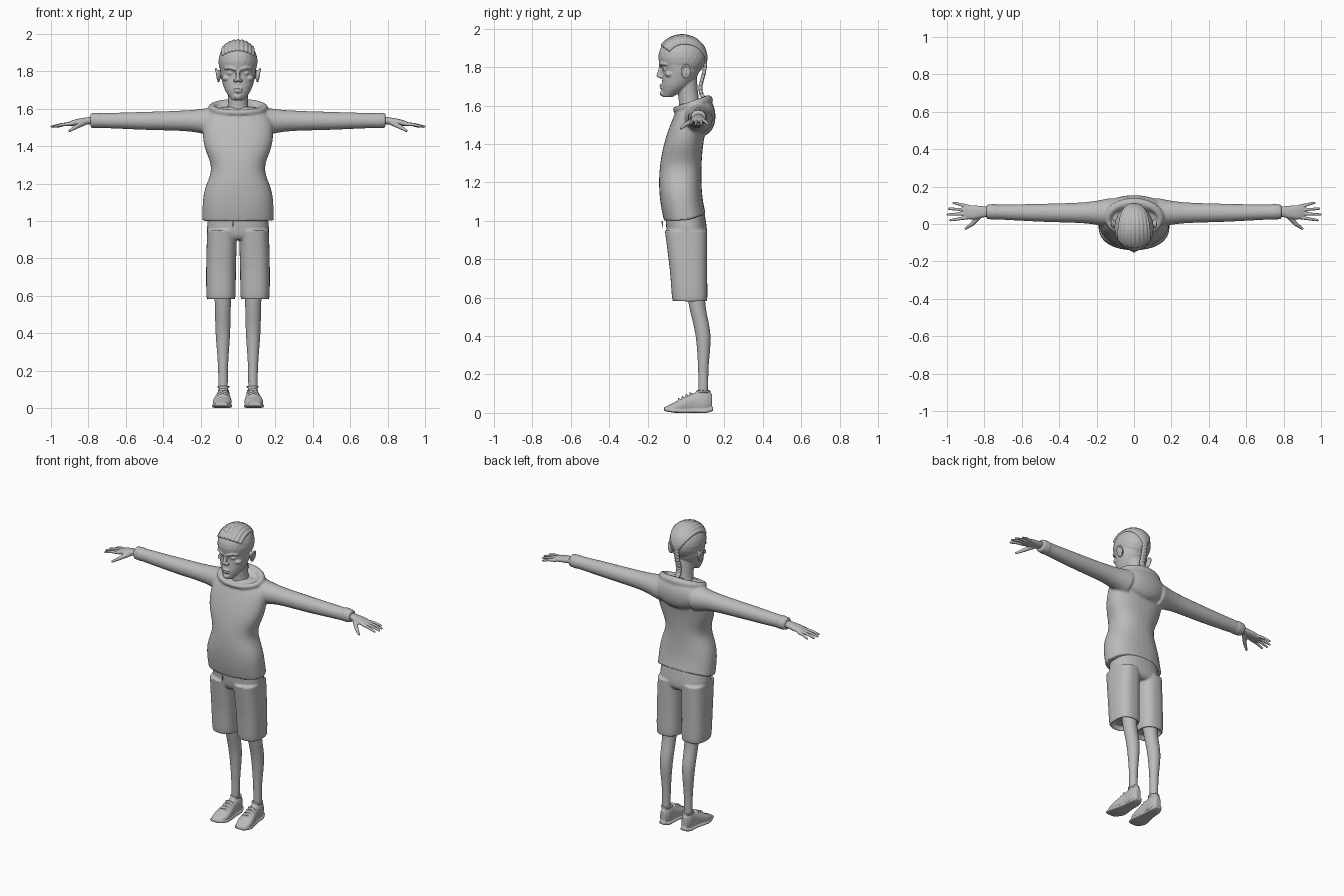
import bpy
import bmesh
from math import sin, cos, pi, exp, copysign
from mathutils import Vector, Matrix

cube = bpy.data.objects.get("Cube")
if cube:
    bpy.data.objects.remove(cube, do_unlink=True)

grey = bpy.data.materials.new("plain_grey")
grey.use_nodes = True
tone = (0.5, 0.5, 0.5, 1)
grey.diffuse_color = tone
grey.node_tree.nodes["Principled BSDF"].inputs["Base Color"].default_value = tone


def catmull(before, start, end, after, t):
    """Smooth value between start and end."""
    bend = 3 * (start - end) + after - before
    return start + t / 2 * (end - before + t * (2 * before - 5 * start + 4 * end - after + t * bend))


def loft(bm, axis, rings, power=2.3, segments=32, steps=4):
    """Closed body through rings of (position, u_min, u_max, v_min, v_max)."""
    last = len(rings) - 1
    sections = []
    for i in range(last):
        nearby = [rings[max(0, min(last, j))] for j in range(i - 1, i + 3)]
        for step in range(steps):
            sections.append([catmull(*values, step / steps) for values in zip(*nearby)])
    sections.append(rings[last])
    loops = []
    for position, u_min, u_max, v_min, v_max in sections:
        loop = []
        for k in range(segments):
            angle = 2 * pi * k / segments
            across = copysign(abs(cos(angle)) ** (2 / power), cos(angle))
            along = copysign(abs(sin(angle)) ** (2 / power), sin(angle))
            point = [(u_min + u_max + (u_max - u_min) * across) / 2,
                     (v_min + v_max + (v_max - v_min) * along) / 2]
            point.insert(axis, position)
            loop.append(bm.verts.new(point))
        loops.append(loop)
    faces = [bm.faces.new(loops[0]), bm.faces.new(loops[-1])]
    for lower, upper in zip(loops, loops[1:]):
        for k in range(segments):
            faces.append(bm.faces.new((lower[k - 1], lower[k], upper[k], upper[k - 1])))
    bmesh.ops.recalc_face_normals(bm, faces=faces)


def round_loft(bm, axis, rows):
    """Round body through rows of (position, u_centre, v_centre, radius)."""
    loft(bm, axis, [(p, u - r, u + r, v - r, v + r) for p, u, v, r in rows], power=2)


def ball(bm, centre, radii):
    matrix = Matrix.Translation(centre) @ Matrix.Diagonal((*radii, 1))
    bmesh.ops.create_icosphere(bm, subdivisions=3, radius=1, matrix=matrix)


def strand(bm, points, start_radius, end_radius):
    """Rounded tapered tube through the points."""
    points = [Vector(point) for point in points]
    count = len(points) - 1
    radii = [start_radius + (end_radius - start_radius) * i / count for i in range(count + 1)]
    for point, radius in zip(points, radii):
        ball(bm, point, (radius, radius, radius))
    for i in range(count):
        span = points[i + 1] - points[i]
        turn = span.to_track_quat("Z", "Y").to_matrix().to_4x4()
        middle = Matrix.Translation((points[i] + points[i + 1]) / 2)
        bmesh.ops.create_cone(bm, cap_ends=True, segments=16, radius1=radii[i],
                              radius2=radii[i + 1], depth=span.length, matrix=middle @ turn)


def blend(name, bm, voxel, rounds, mirror=False):
    """Fuse the overlapping pieces into one smooth skin."""
    mesh = bpy.data.meshes.new(name)
    bm.to_mesh(mesh)
    bm.free()
    part = bpy.data.objects.new(name, mesh)
    bpy.context.scene.collection.objects.link(part)
    mesh.materials.append(grey)
    fuse = part.modifiers.new("fuse", "REMESH")
    fuse.mode = "VOXEL"
    fuse.voxel_size = voxel
    fuse.use_smooth_shade = True
    soften = part.modifiers.new("soften", "SMOOTH")
    soften.factor = 0.5
    soften.iterations = rounds
    if mirror:
        flip = part.modifiers.new("mirror", "MIRROR")
        flip.use_mirror_merge = False


# Sweater body: narrow waist, leaning chest and rounded shoulders
bm = bmesh.new()
body = []
for k in range(23):
    rise = 0.61 * k / 22
    waist = exp(-((rise - 0.28) / 0.1) ** 2)
    shoulder = 1 - (rise / 0.63) ** 20
    width = (0.19 - 0.045 * waist) * shoulder
    front = -0.14 + 0.65 * (rise - 0.2) ** 2
    back = 0.08 + 0.4 * (rise - 0.24) ** 2
    body.append((1 + rise, -width, width, front, back))
loft(bm, 2, body)
# The hem climbs towards the back
for vert in bm.verts:
    fade = max(0, 1.15 - vert.co.z) / 0.15
    vert.co.z += 0.35 * max(0, vert.co.y) * fade
# Sleeves with gathered cuffs
for side in (1, -1):
    round_loft(bm, 0, [(side * 0.12, 0.06, 1.53, 0.08), (side * 0.26, 0.06, 1.535, 0.057),
                       (side * 0.5, 0.06, 1.535, 0.048), (side * 0.78, 0.065, 1.537, 0.038)])
    round_loft(bm, 0, [(side * 0.74, 0.065, 1.537, 0.043), (side * 0.79, 0.065, 1.537, 0.039)])
# Folded hood: pouch at the back and a rim round the neck
ball(bm, (0, 0.092, 1.545), (0.155, 0.062, 0.1))
rim = []
for k in range(25):
    angle = 2 * pi * k / 24
    rim.append((0.14 * sin(angle), 0.03 - 0.085 * cos(angle), 1.604 - 0.025 * cos(angle)))
strand(bm, rim[:13], 0.014, 0.026)
strand(bm, rim[12:], 0.026, 0.014)
blend("hooded_sweater", bm, 0.007, 6)

# Shorts: hips, legs with recessed hems, drawstring
bm = bmesh.new()
loft(bm, 2, [(0.9, -0.12, 0.12, -0.08, 0.09), (0.94, -0.165, 0.165, -0.1, 0.11),
             (1.08, -0.15, 0.15, -0.11, 0.09)])
leg = [(0.585, 0.015, 0.167, -0.07, 0.11), (0.75, 0.011, 0.17, -0.085, 0.11),
       (0.95, 0.005, 0.165, -0.11, 0.11)]
z, inner, outer, front, back = leg[0]
inset = 0.02
leg.insert(0, (z + inset, inner + inset, outer - inset, front + inset, back - inset))
for side in (1, -1):
    loft(bm, 2, [(z, side * inner, side * outer, front, back) for z, inner, outer, front, back in leg], power=2.6)
strand(bm, [(-0.025, -0.125, 1), (-0.03, -0.12, 0.96)], 0.005, 0.004)
blend("shorts", bm, 0.006, 4)

# Bare legs
bm = bmesh.new()
round_loft(bm, 2, [(0.05, 0.08, 0.09, 0.026), (0.22, 0.08, 0.09, 0.027), (0.4, 0.081, 0.089, 0.039),
                   (0.55, 0.081, 0.06, 0.043), (0.68, 0.08, 0.045, 0.05)])
blend("lower_legs", bm, 0.006, 3, mirror=True)

# Shoes: upper, sole grown from the same outline, laces, ankle collar
bm = bmesh.new()
upper = [(-0.11, 0.06, 0.12, 0.01, 0.03), (-0.05, 0.035, 0.135, 0, 0.06), (0.04, 0.043, 0.115, 0, 0.103),
         (0.1, 0.045, 0.11, 0, 0.115), (0.135, 0.06, 0.095, 0.01, 0.1)]
loft(bm, 1, upper)
lip = 0.004
loft(bm, 1, [(y * 1.04, inner - lip, outer + lip, low, low + 0.02) for y, inner, outer, low, high in upper], power=3.5)
for k in range(4):
    y = 0.02 * k - 0.035
    z = 0.07 + 0.01 * k
    strand(bm, [(0.058, y, z - lip), (0.081, y - lip, z + lip), (0.104, y, z - lip)], 0.005, 0.005)
collar = []
for k in range(17):
    angle = pi * k / 8
    collar.append((0.078 + 0.028 * cos(angle), 0.09 + 0.032 * sin(angle), 0.113))
strand(bm, collar, 0.006, 0.006)
blend("shoes", bm, 0.004, 2, mirror=True)

# Hands: wrist and palm, fanned fingers, thumb
bm = bmesh.new()
loft(bm, 0, [(0.76, 0.045, 0.09, 1.52, 1.56), (0.86, 0.025, 0.1, 1.51, 1.545), (0.91, 0.03, 0.1, 1.507, 1.528)])
for k in range(4):
    knuckle = Vector((0.89, 0.035 + 0.02 * k, 1.519))
    tip = Vector((0.997 - 0.01 * (k - 1.2) ** 2, 0.02 + 0.031 * k, 1.504))
    middle = (knuckle + tip) / 2 + Vector((0, 0, lip))
    strand(bm, [knuckle, middle, tip], 0.0105, 0.0065)
strand(bm, [(0.825, 0.045, 1.525), (0.865, 0, 1.503), (0.9, -0.025, 1.482)], 0.016, 0.007)
blend("hands", bm, 0.0035, 3, mirror=True)

# Head: skull, jaw and neck
bm = bmesh.new()
ball(bm, (0, -0.02, 1.852), (0.105, 0.125, 0.112))
loft(bm, 2, [(1.645, -0.03, 0.03, -0.12, -0.07), (1.7, -0.07, 0.07, -0.126, 0.02),
             (1.78, -0.093, 0.093, -0.122, 0.07), (1.84, -0.095, 0.095, -0.138, 0.06)], power=2.1)
round_loft(bm, 2, [(1.54, 0, 0.03, 0.07), (1.63, 0, 0.015, 0.053), (1.75, 0, 0, 0.056)])
# Nose, lips and chin
strand(bm, [(0, -0.13, 1.81), (0, -0.134, 1.785), (0, -0.141, 1.757)], 0.008, 0.0125)
for z, width in ((1.706, 0.026), (1.692, 0.022)):
    ball(bm, (0, -0.125, z), (width, 0.013, 0.0065))
ball(bm, (0, -0.12, 1.664), (0.022, 0.017, 0.016))
for side in (1, -1):
    # Nostril, brow, eye and cheek
    ball(bm, (side * 0.014, -0.133, 1.751), (0.01, 0.012, 0.01))
    strand(bm, [(side * 0.016, -0.133, 1.812), (side * 0.045, -0.126, 1.82), (side * 0.07, -0.105, 1.815)], 0.01, 0.007)
    ball(bm, (side * 0.04, -0.11, 1.79), (0.018, 0.012, 0.01))
    ball(bm, (side * 0.06, -0.085, 1.763), (0.024, 0.024, 0.016))
    # Ear with a raised outer edge
    ball(bm, (side * 0.104, 0, 1.777), (0.012, 0.018, 0.03))
    edge = []
    for k in range(13):
        angle = pi * k / 6
        edge.append((side * (0.111 + 0.007 * sin(angle)), 0.02 * cos(angle), 1.779 + 0.033 * sin(angle)))
    strand(bm, edge, 0.006, 0.006)
blend("head", bm, 0.004, 2)

# Cornrows over the crown, meeting at the back
bm = bmesh.new()
for k in range(-4, 5):
    row = []
    for i in range(17):
        t = i / 16
        lift = 0.62 + 2.75 * t
        lean = 0.215 * k * (1 - t ** 3)
        row.append((0.102 * sin(lean), -0.02 - 0.121 * cos(lean) * cos(lift), 1.85 + 0.111 * cos(lean) * sin(lift)))
    strand(bm, row, 0.012, 0.011)
# Hanging braid of alternating knots
for k in range(21):
    t = k / 20
    swing = 0.007 * (-1) ** k
    ball(bm, (swing, 0.1 - 0.025 * sin(pi * t ** 2), 1.83 - 0.2 * t), (0.013, 0.011, 0.011))
blend("braided_hair", bm, 0.004, 1)
